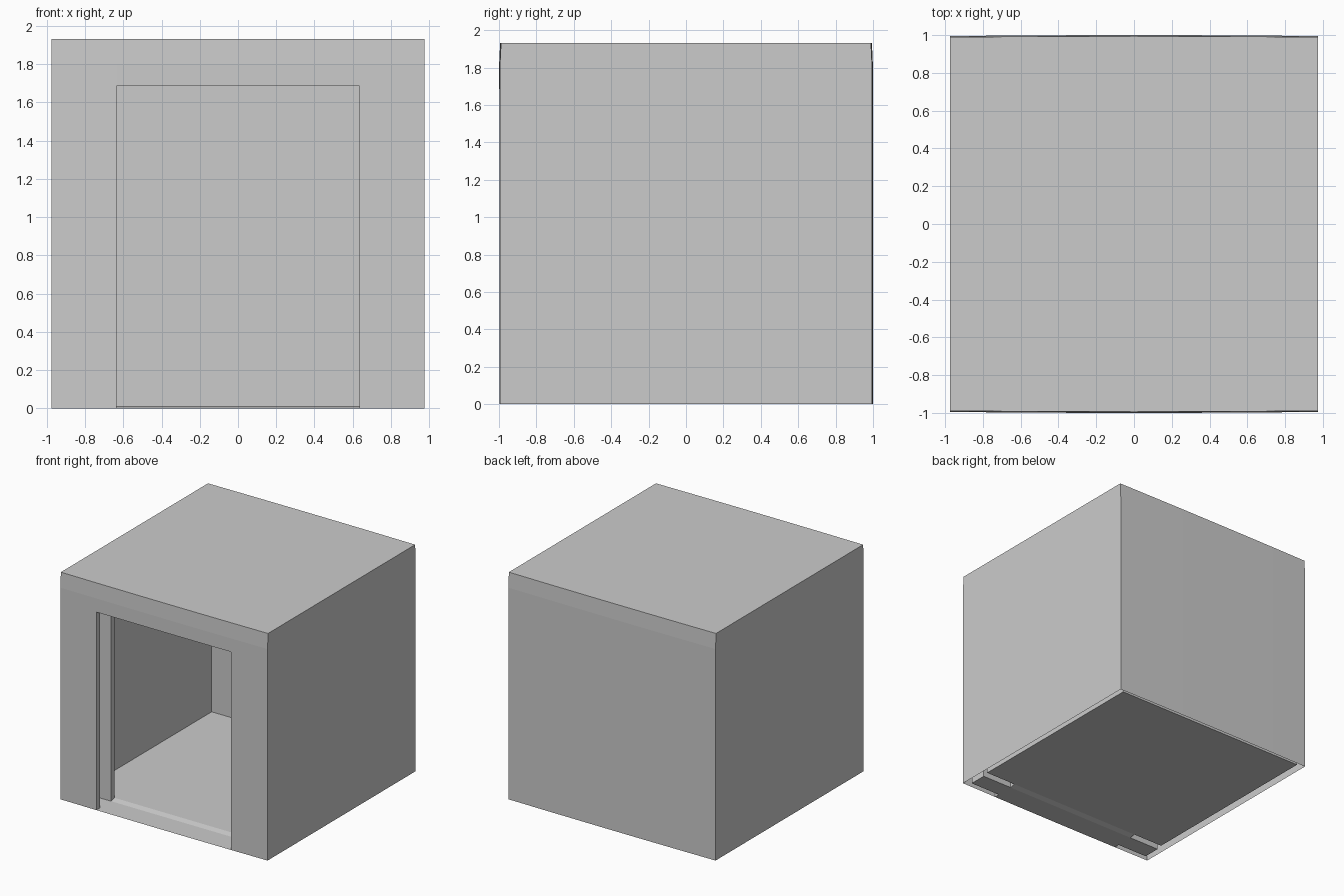
import bpy, bmesh
from mathutils import Vector

if "Cube" in bpy.data.objects:
    bpy.data.objects.remove(bpy.data.objects["Cube"])

# Main dimensions
W, H, D = 0.975, 1.93, 1.0           # outer half width, height, half depth
IW, IH, IB = 0.92, 1.88, 0.96        # room half width, height, back wall
DW, DH = 0.635, 1.685                # doorway half width, height
Y1, Y2, Y3 = -0.95, -0.80, -0.755    # outer front wall, door pocket, inner front wall

bm = bmesh.new()


def panel(axis, pos, us, vs, skip=None):
    """Gridded flat panel at right angles to an axis, with optional opening."""
    def pt(u, v):
        c = [u, v]
        c.insert(axis, pos)
        return bm.verts.new(Vector(c))
    for u0, u1 in zip(us, us[1:]):
        for v0, v1 in zip(vs, vs[1:]):
            if skip and skip((u0 + u1) / 2, (v0 + v1) / 2):
                continue
            bm.faces.new([pt(u0, v0), pt(u1, v0), pt(u1, v1), pt(u0, v1)])


def doorway(x, z):
    return abs(x) < DW and z < DH


XD = [-DW, -0.32, 0, 0.32, DW]
XO = [-W] + XD + [W]
XI = [-IW] + XD + [IW]
ZD = [0, 0.17, 0.4, DH]
ZO = ZD + [1.8, H]
ZI = ZD + [IH]

# Outer shell, open underneath
panel(1, -D, XO, ZO, doorway)
panel(1, D, XO, ZO)
panel(2, H, XO, [-D, D])
for s in (-1, 1):
    panel(0, s * W, [-D, D], ZO)

# Front wall reveals, door pocket and inner wall reveals
for s in (-1, 1):
    panel(0, s * DW, [-D, Y1], ZD)
    panel(0, s * DW, [Y2, Y3], ZD)
    panel(0, s * IW, [Y1, Y2], ZD)
for y in (Y1, Y2):
    panel(1, y, XI, ZD, doorway)
for z in (0, DH):
    panel(2, z, XD, [-D, Y1])
    panel(2, z, XI, [Y1, Y2])
    panel(2, z, XD, [Y2, Y3])

# Room interior
panel(1, Y3, XI, ZI, doorway)
panel(1, IB, XI, ZI)
for z in (0, IH):
    panel(2, z, XI, [Y3, IB])
for s in (-1, 1):
    panel(0, s * IW, [Y3, IB], ZI)

bmesh.ops.remove_doubles(bm, verts=bm.verts, dist=0.0005)

# Slight bulge of the front and back skins, slightly raised room floor
for v in bm.verts:
    if abs(abs(v.co.y) - D) < 1e-4:
        inset = 0.005 * (v.co.x / W) ** 2
        if v.co.z > 1.9:
            inset += 0.006
        v.co.y -= inset if v.co.y > 0 else -inset
    elif v.co.z < 1e-4 and v.co.y > Y3 - 0.001:
        v.co.z = 0.012

bmesh.ops.recalc_face_normals(bm, faces=bm.faces)
mesh = bpy.data.meshes.new("lift_cabin")
bm.to_mesh(mesh)
bm.free()
cabin = bpy.data.objects.new("lift_cabin", mesh)
bpy.context.collection.objects.link(cabin)
